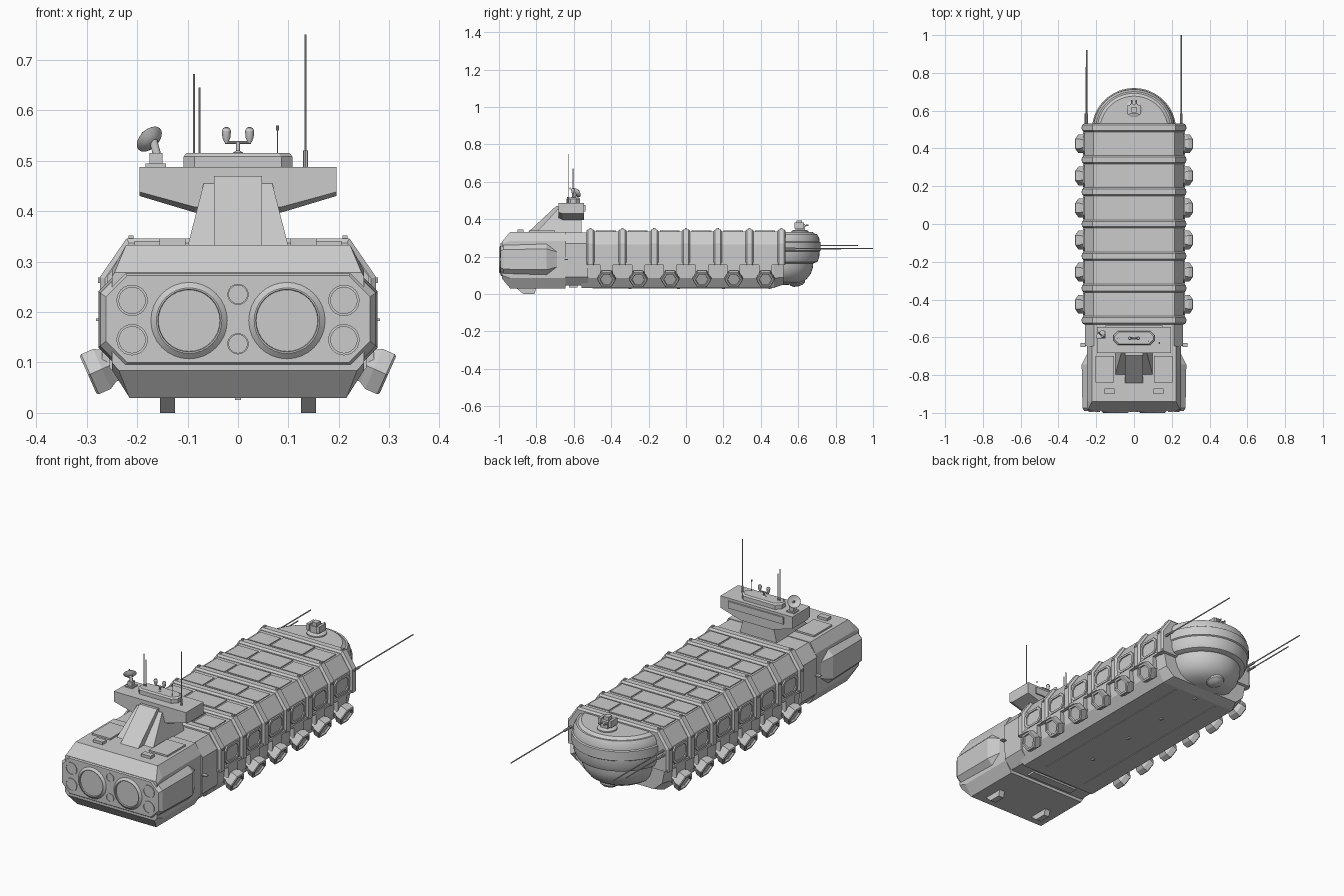
import bpy, math
from mathutils import Vector

def mesh(name, verts, faces, smooth=False):
    me = bpy.data.meshes.new(name)
    me.from_pydata([tuple(v) for v in verts], [], faces)
    ob = bpy.data.objects.new(name, me)
    bpy.context.collection.objects.link(ob)
    bpy.ops.object.select_all(action='DESELECT')
    ob.select_set(True)
    bpy.context.view_layer.objects.active = ob
    bpy.ops.object.mode_set(mode='EDIT')
    bpy.ops.mesh.select_all(action='SELECT')
    bpy.ops.mesh.normals_make_consistent(inside=False)
    bpy.ops.object.mode_set(mode='OBJECT')
    if smooth:
        bpy.ops.object.shade_smooth_by_angle(angle=math.radians(30))
    return ob

def loft(name, rings, smooth=False):
    """Skin equal-sized point rings and cap both ends."""
    n = len(rings[0])
    verts = [p for r in rings for p in r]
    faces = [(k*n+i, k*n+(i+1) % n, (k+1)*n+(i+1) % n, (k+1)*n+i)
             for k in range(len(rings)-1) for i in range(n)]
    faces += [tuple(range(n))[::-1], tuple(range(len(verts)-n, len(verts)))]
    return mesh(name, verts, faces, smooth)

def lathe(name, origin, axis, profile, n=24):
    """Turn (radius, height) points around any axis."""
    o, a = Vector(origin), Vector(axis).normalized()
    u = Vector((0, 1, 0)) if abs(a.y) < .9 else Vector((1, 0, 0))
    u = (u - a*u.dot(a)).normalized()
    v = a.cross(u)
    rings = [[o + a*h + (u*math.cos(t) + v*math.sin(t))*r
              for t in (2*math.pi*i/n for i in range(n))] for r, h in profile]
    return loft(name, rings, n >= 12)

def rod(name, p, q, r, n=8, r2=None):
    d = Vector(q) - Vector(p)
    return lathe(name, p, d, [(r, 0), (r if r2 is None else r2, d.length)], n)

def box(name, x, y, z):
    return loft(name, [[(x[0], y[0], h), (x[1], y[0], h), (x[1], y[1], h), (x[0], y[1], h)] for h in z])

def sym(half, y):
    """Mirror a right-hand (x, z) outline into a closed ring at y."""
    return [(x, y, z) for x, z in half] + [(-x, y, z) for x, z in reversed(half)]

def chamfered(a0, a1, b0, b1, c):
    return [(a0+c, b0), (a1-c, b0), (a1, b0+c), (a1, b1-c), (a1-c, b1), (a0+c, b1), (a0, b1-c), (a0, b0+c)]

# --- main hull, keel and ribs ---
upper = [(.262, .16), (.262, .265), (.215, .335)]
loft("upper_hull", [sym(upper, -.53), sym(upper, .525)])
lower = [(.21, .033), (.245, .085), (.25, .165)]
tip = [(.19, .05), (.235, .09), (.25, .165)]
loft("lower_hull", [sym(lower, -.56), sym(lower, .47), sym(tip, .52)])
rib_in = [(.264, .158), (.264, .266), (.216, .337)]
rib_out = [(.274, .155), (.274, .269), (.221, .346)]
for i in range(7):
    y = -.51 + .17*i
    loft("hull_rib", [sym(rib_in, y-.022), sym(rib_out, y-.014), sym(rib_out, y+.014), sym(rib_in, y+.022)])
    for s in (-1, 1):
        box("rib_lamp", (s*.212-.005, s*.212+.005), (y-.006, y+.006), (.343, .352))
        box("rib_side_lamp", (s*.274-.004, s*.274+.004), (y-.006, y+.006), (.258, .268))

# --- repeated bays: roof panels, side frames, hexagonal pods ---
for i in range(6):
    y = -.425 + .17*i
    box("roof_panel", (-.085, .085), (y-.05, y+.05), (.33, .34))
    for s in (-1, 1):
        box("roof_side_panel", (s*.15-.055, s*.15+.055), (y-.055, y+.04), (.33, .339))
        big = chamfered(y-.058, y+.058, .172, .258, .02)
        small = chamfered(y-.046, y+.046, .182, .248, .016)
        loft("side_frame", [[(s*x, *p) for p in o] for x, o in
                            ((.255, big), (.269, big), (.269, small), (.2635, small))])
        d = Vector((s*.913, 0, -.407))
        lathe("side_pod", (s*.297, y, .075), d,
              [(.036, -.1), (.04, -.045), (.05, -.03), (.05, -.004), (.046, 0), (.036, 0), (.033, -.008)], 6)
        box("pod_mount", (s*.25-.02, s*.25+.02), (y-.035, y+.035), (.1, .158))
for s in (-1, 1):
    box("hull_rail", (s*.262-.008, s*.262+.008), (-.53, .53), (.156, .168))
    box("keel_strip", (s*.12-.004, s*.12+.004), (-.5, .45), (.03, .036))
for y in (-.04, .2, .45, -.3):
    box("keel_sensor", (-.006, .006), (y-.008, y+.008), (.026, .036))

# --- rounded nose with lower bowl ---
lathe("nose_drum", (0, .497, 0), (0, 0, 1),
      [(.01, .331), (.18, .331), (.195, .32), (.204, .32), (.215, .3), (.217, .28), (.223, .276), (.223, .232),
       (.217, .228), (.215, .195), (.205, .172), (.183, .163)], 48)
lathe("nose_bowl", (0, .497, 0), (0, 0, 1),
      [(.183, .17), (.181, .14), (.17, .108), (.148, .08), (.115, .06), (.06, .05), (.01, .048)], 48)
lathe("bowl_sensor", (0, .59, .085), (0, .25, -1),
      [(.05, 0), (.05, .018), (.043, .022), (.04, .032), (.024, .042), (.004, .045)], 24)

# --- small turret on the nose ---
lathe("turret_base", (0, .61, .325), (0, 0, 1), [(.045, 0), (.045, .012), (.034, .018)], 20)
box("turret_body", (-.02, .02), (.585, .635), (.34, .375))
box("turret_roof", (-.013, .013), (.59, .62), (.375, .392))
for s in (-1, 1):
    box("turret_cheek", (s*.028-.007, s*.028+.007), (.58, .63), (.35, .382))
    rod("turret_barrel", (s*.012, .63, .365), (s*.012, .655, .368), .004)

# --- forward whip aerials ---
for x, z, end in ((.25, .243, 1), (-.25, .26, .92), (-.255, .24, .83)):
    rod("forward_aerial", (x, .5, z), (x, end, z), .003, 6)
    rod("aerial_socket", (x, .5, z), (x, .585, z), .006)

# --- stern: collar, deck housing and engine block ---
collar = [(.215, .045), (.255, .09), (.26, .27), (.213, .33)]
loft("stern_collar", [sym(collar, -.645), sym(collar, -.525)])
house = [(.215, .03), (.25, .085), (.25, .283), (.222, .333)]
edge = [(.236, .084), (.25, .1), (.25, .27), (.245, .278)]
loft("stern_housing", [sym(edge, -.985), sym(house, -.94), sym(house, -.645)])
def eng(w, z0, z1, c, y):
    return [(p, y, q) for p, q in chamfered(-w, w, z0, z1, c)]
loft("engine_block", [eng(.262, .1, .272, .042, -.991), eng(.273, .088, .283, .045, -.975),
                      eng(.277, .085, .286, .045, -.745), eng(.25, .1, .27, .045, -.69)])
for s in (-1, 1):
    lathe("main_nozzle", (s*.097, -.985, .183), (0, -1, 0),
          [(.077, 0), (.077, .005), (.065, .015), (.062, .015), (.061, .009)], 32)
    for z in (.223, .145):
        lathe("small_nozzle", (s*.21, -.985, z), (0, -1, 0), [(.031, 0), (.031, .009), (.026, .009), (.026, .006)])
    loft("landing_skid", [[(s*.14+x, y, z) for y, z in ((-.91, .035), (-.87, 0), (-.81, 0), (-.8, .035))]
                          for x in (-.015, .015)])
    box("deck_hatch", (s*.13-.026, s*.13+.026), (-.9, -.87), (.33, .346))
    box("deck_plate", (s*.155-.05, s*.155+.05), (-.84, -.7), (.33, .341))
    box("side_fin", (s*.27-.012, s*.27+.012), (-.65, -.63), (.182, .187))
for z in (.235, .137):
    lathe("centre_nozzle", (0, -.985, z), (0, -1, 0), [(.021, 0), (.021, .009), (.018, .009), (.018, .006)])
box("stern_belly_plate", (-.13, .13), (-.625, -.58), (.036, .05))

# --- bridge tower ---
loft("tower_neck", [[(x, y, z) for y, z in ((-.845, .33), (-.695, .47), (-.6, .47), (-.57, .33))]
                    for x in (-.048, .048)])
loft("tower_buttress", [[(-w, a, z), (w, a, z), (w, -.56, z), (-w, -.56, z)]
                        for w, a, z in ((.1, -.8, .33), (.068, -.685, .455))])
bridge = [(.085, .397), (.195, .43), (.195, .488)]
loft("bridge", [sym([(.085, .408), (.195, .438), (.195, .488)], -.682), sym(bridge, -.66), sym(bridge, -.545)])
box("bridge_window", (-.15, .15), (-.55, -.538), (.442, .476))
loft("bridge_roof", [[(x, y, z) for x, y in chamfered(-w, w, -.603-d, -.603+d, .022)]
                     for w, d, z in ((.108, .037, .486), (.108, .037, .508), (.102, .031, .515))])

# --- masts and sensors on the bridge ---
for x, y, z0, z1, r in ((-.087, -.605, .5, .672, .0022), (-.076, -.605, .5, .645, .0022), (.134, -.63, .485, .75, .002),
                        (.078, -.62, .51, .56, .001)):
    rod("mast", (x, y, z0), (x, y, z1), r, 6)
rod("mast_socket", (.134, -.63, .485), (.134, -.63, .52), .005)
rod("lamp_head", (.078, -.62, .56), (.078, -.62, .57), .003)
lathe("sensor_post", (0, -.605, .51), (0, 0, 1), [(.01, 0), (.01, .006), (.004, .01), (.004, .028)], 12)
rod("sensor_arm", (-.026, -.605, .536), (.026, -.605, .536), .003)
for s in (-1, 1):
    lathe("sensor_head", (s*.023, -.605, .536), (0, 0, 1),
          [(.004, 0), (.008, .01), (.009, .023), (.006, .029), (.001, .031)], 12)
box("dish_base", (-.183, -.143), (-.615, -.575), (.485, .494))
box("dish_pedestal", (-.175, -.15), (-.607, -.582), (.494, .515))
rod("dish_neck", (-.16, -.597, .51), (-.168, -.592, .54), .008, 12)
lathe("dish", (-.168, -.595, .535), (-.5, .55, .5),
      [(.006, 0), (.018, .004), (.03, .014), (.029, .015), (.016, .008), (.002, .005)], 24)
rod("dish_feed", (-.168, -.595, .535), (-.188, -.573, .555), .002, 6, .004)
